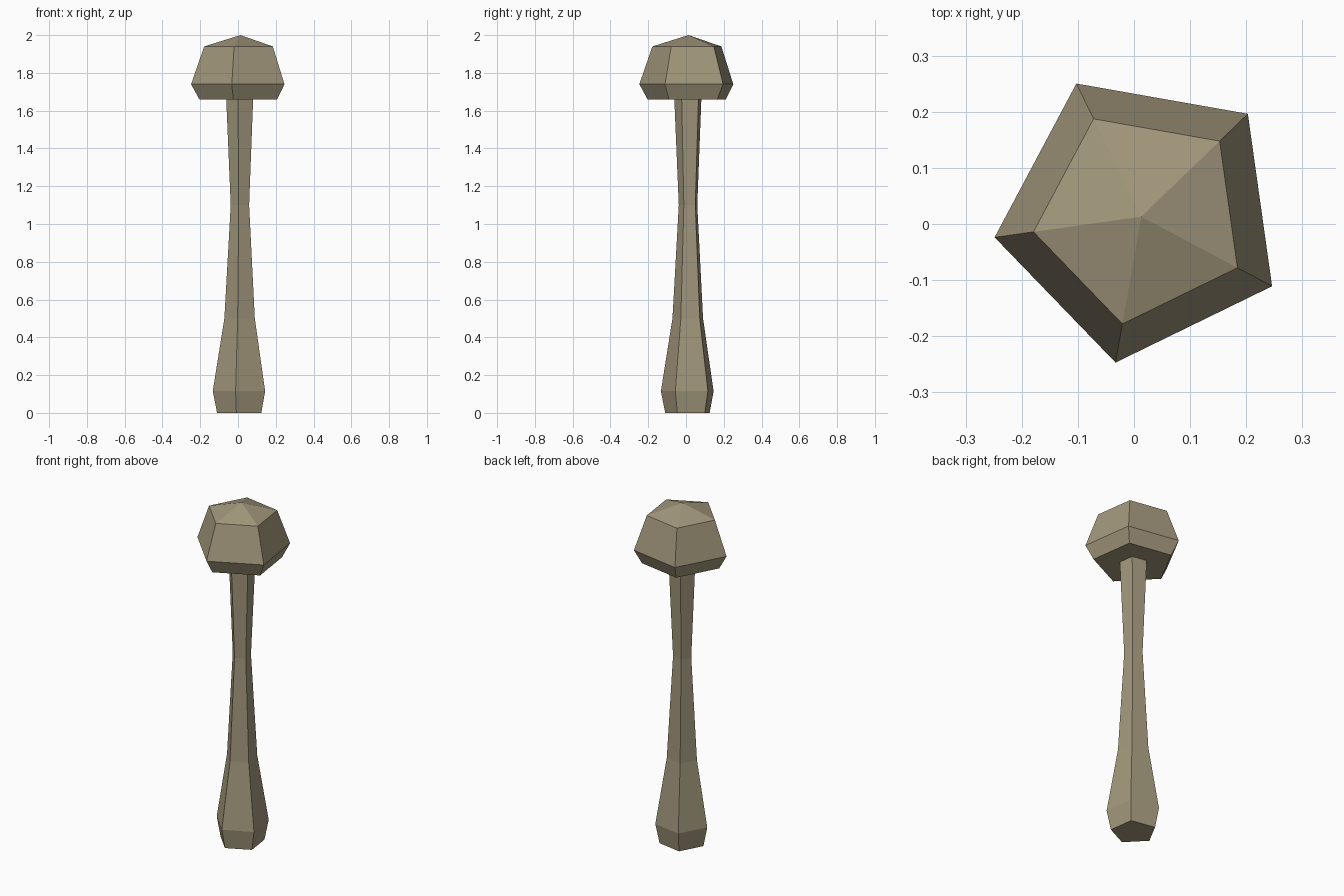
import bpy, bmesh, math

if "Cube" in bpy.data.objects:
    bpy.data.objects.remove(bpy.data.objects["Cube"])

SIDES, TURN = 5, math.radians(44)
CENTRE = 0.013

mat = bpy.data.materials.new("mushroom beige")
mat.diffuse_color = (0.36, 0.31, 0.20, 1)
mat.use_nodes = True
mat.node_tree.nodes["Principled BSDF"].inputs["Base Color"].default_value = mat.diffuse_color


def lathe(name, profile):
    """Five-sided flat-shaded lathe of (radius, z) points; radius 0 makes a tip."""
    bm = bmesh.new()
    rings = []
    for r, z in profile:
        if r == 0:
            rings.append([bm.verts.new((CENTRE, CENTRE, z))] * SIDES)
            continue
        angles = [TURN + 2 * math.pi * i / SIDES for i in range(SIDES)]
        rings.append([bm.verts.new((CENTRE + r * math.cos(a), CENTRE + r * math.sin(a), z))
                      for a in angles])
    for low, high in zip(rings, rings[1:]):
        for i in range(SIDES):
            j = (i + 1) % SIDES
            quad = [low[i], low[j], high[j], high[i]]
            bm.faces.new(list(dict.fromkeys(quad)))
    # flat ends
    bm.faces.new(rings[0][::-1])
    if profile[-1][0] > 0:
        bm.faces.new(rings[-1])
    bmesh.ops.recalc_face_normals(bm, faces=bm.faces)
    mesh = bpy.data.meshes.new(name)
    bm.to_mesh(mesh)
    bm.free()
    mesh.materials.append(mat)
    obj = bpy.data.objects.new(name, mesh)
    bpy.context.collection.objects.link(obj)
    return obj


# Stem: bulbous foot, narrow waist, slightly flared top
lathe("stem", [(0.125, 0), (0.148, 0.115), (0.086, 0.5), (0.052, 1.1), (0.076, 1.66)])

# Cap: flat underside, bevelled rim, low pointed top
lathe("cap", [(0.22, 1.66), (0.264, 1.74), (0.194, 1.94), (0, 2.0)])
